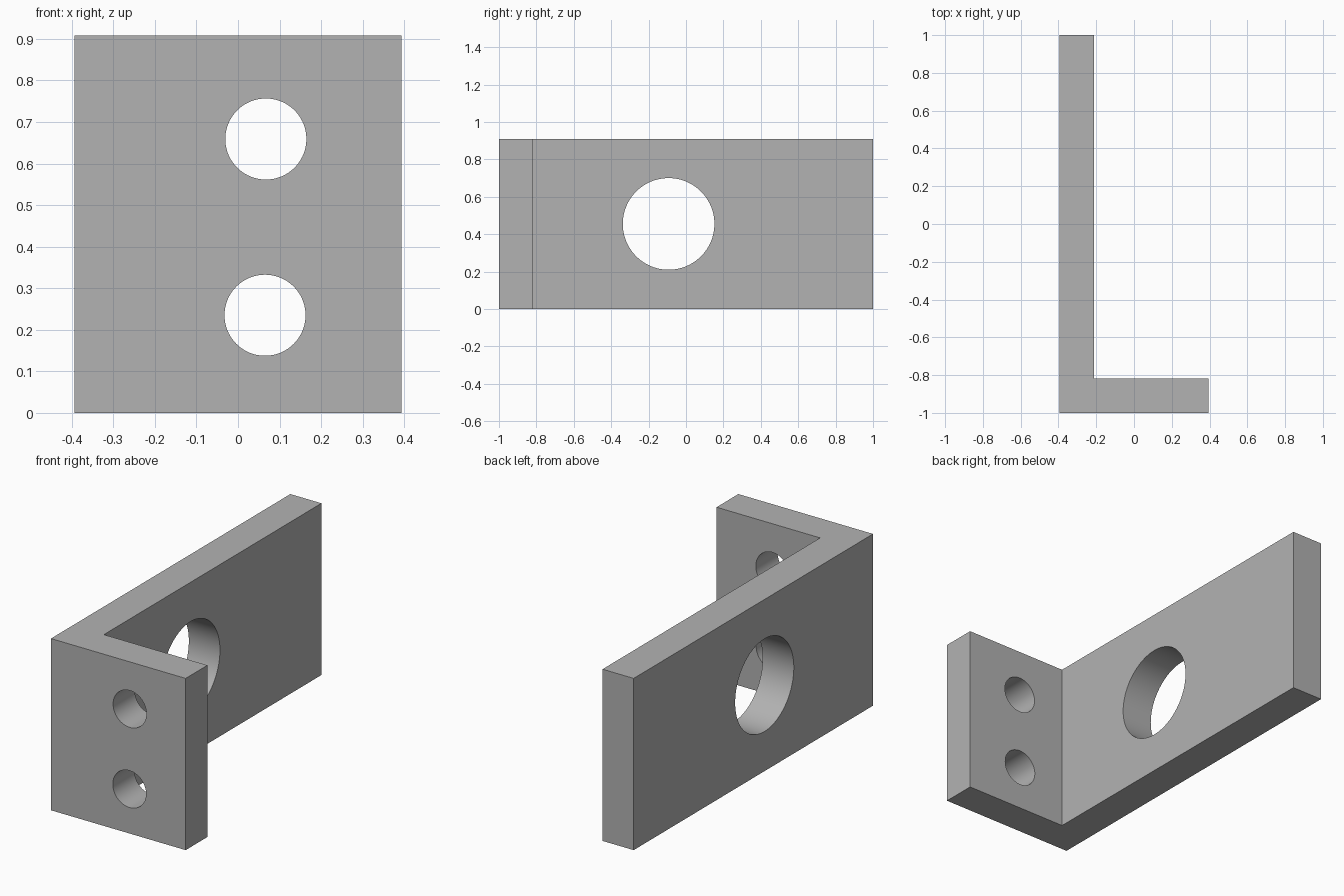
import bpy
import bmesh
from math import radians
from mathutils import Matrix, Vector

cube = bpy.data.objects.get("Cube")
if cube:
    bpy.data.objects.remove(cube, do_unlink=True)

HALF_X, HALF_Y, HEIGHT, THICK = 0.394, 1.0, 0.908, 0.182

grey = bpy.data.materials.new("plain grey")
grey.use_nodes = True
grey.diffuse_color = (0.448, 0.448, 0.448, 1)
grey.node_tree.nodes["Principled BSDF"].inputs["Base Color"].default_value = grey.diffuse_color


def make_object(name, bm):
    bmesh.ops.recalc_face_normals(bm, faces=bm.faces)
    mesh = bpy.data.meshes.new(name)
    bm.to_mesh(mesh)
    bm.free()
    mesh.materials.append(grey)
    obj = bpy.data.objects.new(name, mesh)
    bpy.context.collection.objects.link(obj)
    return obj


def drill(target, name, center, radius, axis):
    """Cut a round hole through the target along the X or Y axis."""
    bm = bmesh.new()
    turn = Matrix.Rotation(radians(90), 4, "Y" if axis == "X" else "X")
    bmesh.ops.create_cone(bm, cap_ends=True, segments=96, radius1=radius,
                          radius2=radius, depth=THICK * 2,
                          matrix=Matrix.Translation(center) @ turn)
    cutter = make_object(name, bm)
    cutter.hide_render = True
    cutter.hide_viewport = True
    mod = target.modifiers.new(name, "BOOLEAN")
    mod.operation = "DIFFERENCE"
    mod.solver = "EXACT"
    mod.object = cutter
    return cutter


# L-shaped bracket body: profile extruded upward
inner_x, inner_y = -HALF_X + THICK, -HALF_Y + THICK
outline = [(-HALF_X, -HALF_Y), (HALF_X, -HALF_Y), (HALF_X, inner_y),
           (inner_x, inner_y), (inner_x, HALF_Y), (-HALF_X, HALF_Y)]
bm = bmesh.new()
base = bm.faces.new([bm.verts.new((x, y, 0)) for x, y in outline])
top = bmesh.ops.extrude_face_region(bm, geom=[base], use_keep_orig=True)["geom"]
bmesh.ops.translate(bm, vec=(0, 0, HEIGHT),
                    verts=[v for v in top if isinstance(v, bmesh.types.BMVert)])
bracket = make_object("angle_bracket", bm)

# Large hole in the long plate, two bolt holes in the short flange
flange_y = -HALF_Y + THICK / 2
cutters = [
    drill(bracket, "large_hole_cutter", Vector((-HALF_X + THICK / 2, -0.093, 0.455)), 0.245, "X"),
    drill(bracket, "upper_bolt_hole_cutter", Vector((0.067, flange_y, 0.659)), 0.0975, "Y"),
    drill(bracket, "lower_bolt_hole_cutter", Vector((0.065, flange_y, 0.235)), 0.0975, "Y"),
]

# Bake the holes, then drop the cutters
bpy.context.view_layer.update()
cut_mesh = bpy.data.meshes.new_from_object(
    bracket.evaluated_get(bpy.context.evaluated_depsgraph_get()))
bracket.modifiers.clear()
bracket.data = cut_mesh
for cutter in cutters:
    bpy.data.objects.remove(cutter, do_unlink=True)

# Smooth hole walls, crisp edges
bpy.ops.object.select_all(action="DESELECT")
bracket.select_set(True)
bpy.context.view_layer.objects.active = bracket
bpy.ops.object.shade_smooth_by_angle(angle=radians(30))
